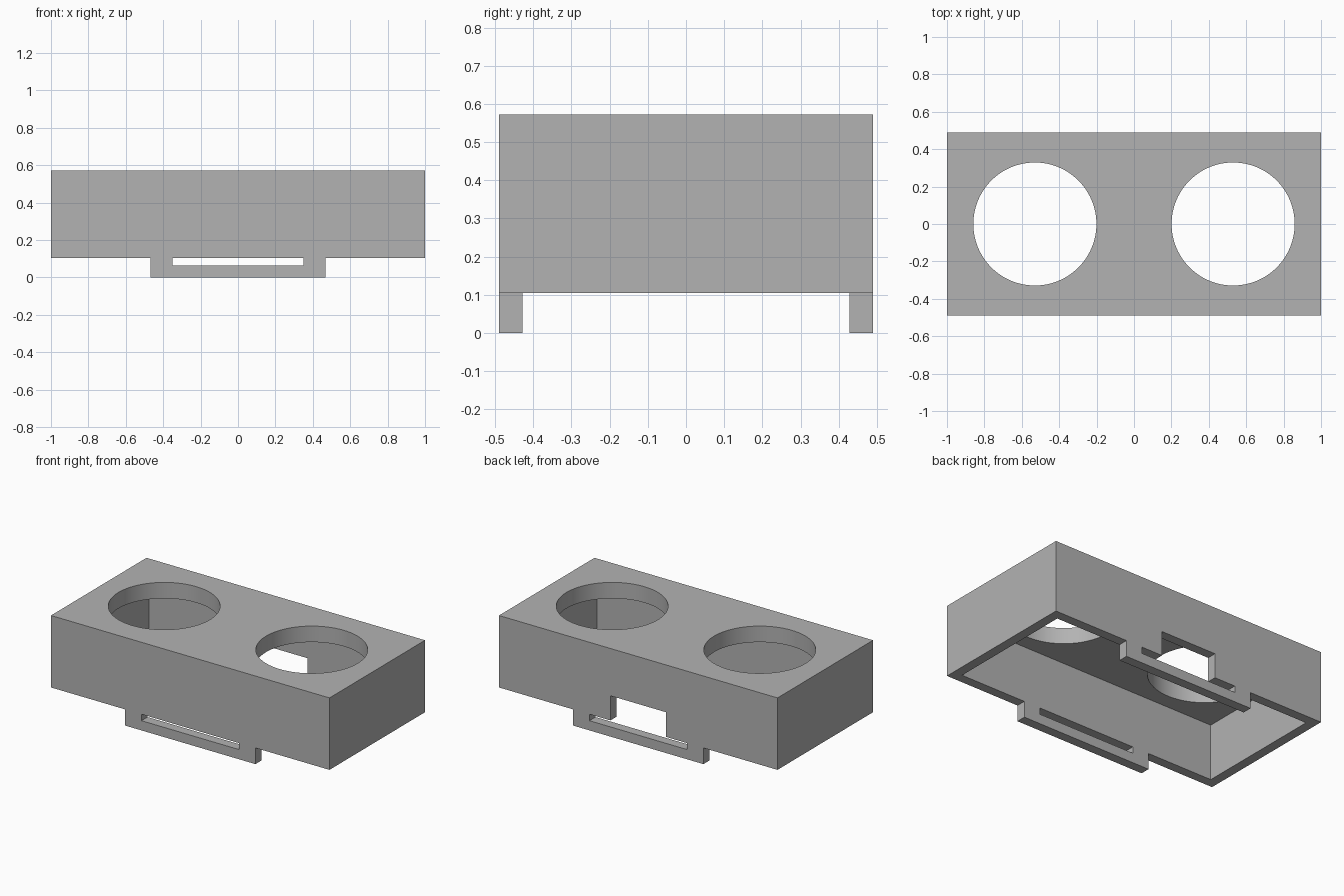
import bpy, bmesh, math
from mathutils import Matrix, Vector

cube = bpy.data.objects.get("Cube")
if cube:
    bpy.data.objects.remove(cube, do_unlink=True)

HALF_X, HALF_Y, TOP, RIM, WALL, PLATE = 1.0, 0.49, 0.572, 0.105, 0.062, 0.104

grey = bpy.data.materials.new("mid grey")
grey.use_nodes = True
colour = (0.45, 0.45, 0.45, 1)
grey.diffuse_color = colour
grey.node_tree.nodes["Principled BSDF"].inputs["Base Color"].default_value = colour


def make_object(name, bm):
    bmesh.ops.recalc_face_normals(bm, faces=bm.faces)
    mesh = bpy.data.meshes.new(name)
    bm.to_mesh(mesh)
    bm.free()
    mesh.materials.append(grey)
    obj = bpy.data.objects.new(name, mesh)
    bpy.context.collection.objects.link(obj)
    return obj


def box_cutter(name, low, high):
    low, high = Vector(low), Vector(high)
    bm = bmesh.new()
    bmesh.ops.create_cube(bm, size=1, matrix=Matrix.Translation((low + high) / 2)
                          @ Matrix.Diagonal((*(high - low), 1)))
    return make_object(name, bm)


def round_cutter(name, x, radius):
    bm = bmesh.new()
    bmesh.ops.create_cone(bm, cap_ends=True, segments=96, radius1=radius, radius2=radius,
                          depth=0.4, matrix=Matrix.Translation((x, 0, TOP)))
    return make_object(name, bm)


# Housing: front outline with a lower tab, extruded front to back
half = [(HALF_X, TOP), (HALF_X, RIM), (0.468, RIM), (0.468, 0)]
outline = half + [(-x, z) for x, z in reversed(half)]
bm = bmesh.new()
face = bm.faces.new([bm.verts.new((x, -HALF_Y, z)) for x, z in outline])
sweep = bmesh.ops.extrude_face_region(bm, geom=[face])
moved = [v for v in sweep["geom"] if isinstance(v, bmesh.types.BMVert)]
bmesh.ops.translate(bm, verts=moved, vec=(0, 2 * HALF_Y, 0))
housing = make_object("housing", bm)

# Openings: inner cavity, strap slots, rear notch and two round holes
inner_x, inner_y = HALF_X - WALL, HALF_Y - WALL
cutters = [
    box_cutter("cavity_cutter", (-inner_x, -inner_y, -0.2), (inner_x, inner_y, TOP - PLATE)),
    box_cutter("slot_cutter", (-0.35, -0.7, 0.063), (0.35, 0.7, RIM)),
    box_cutter("notch_cutter", (-0.2, 0.3, 0.08), (0.2, 0.7, 0.265)),
    round_cutter("left_hole_cutter", 0.53, 0.329),
    round_cutter("right_hole_cutter", -0.53, 0.329),
]
bpy.context.view_layer.objects.active = housing
for cutter in cutters:
    cutter.hide_render = True
    cut = housing.modifiers.new(cutter.name, "BOOLEAN")
    cut.operation, cut.solver, cut.object = "DIFFERENCE", "EXACT", cutter
    bpy.ops.object.modifier_apply(modifier=cut.name)
    bpy.data.objects.remove(cutter, do_unlink=True)

# Smooth hole walls with sharp rims
bpy.ops.object.select_all(action="DESELECT")
housing.select_set(True)
bpy.ops.object.shade_smooth_by_angle(angle=math.radians(30))
